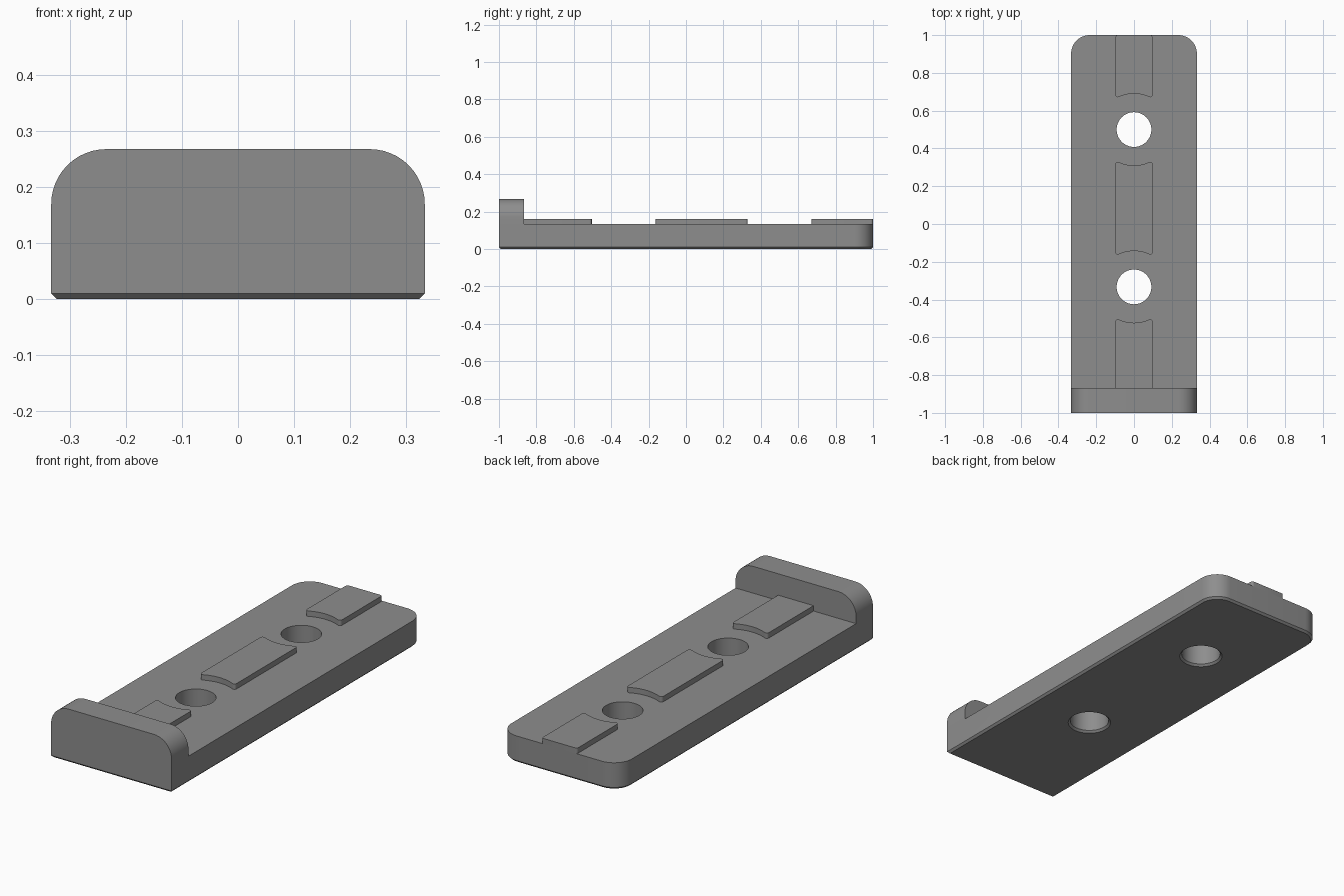
import bpy, bmesh
from math import sin, cos, pi, sqrt, atan2

if "Cube" in bpy.data.objects:
    bpy.data.objects.remove(bpy.data.objects["Cube"])

W, T, H = 0.333, 0.133, 0.267      # half width, plate thickness, lip height
LIP_Y, CH, R = -0.867, 0.01, 0.098  # lip inner face, chamfer, corner radius
HOLES, HOLE_R = (-0.333, 0.5), 0.092
PAD_W, PAD_TOP, SCOOP, FIL = 0.098, 0.16, 0.19, 0.012

grey = bpy.data.materials.new("plain grey")
grey.diffuse_color = (0.27, 0.27, 0.27, 1)
grey.use_nodes = True
grey.node_tree.nodes["Principled BSDF"].inputs["Base Color"].default_value = grey.diffuse_color


def arc(cx, cy, r, a0, a1, n=12):
    return [(cx + r * cos(a0 + (a1 - a0) * i / n), cy + r * sin(a0 + (a1 - a0) * i / n))
            for i in range(n + 1)]


def skin(bm, rings):
    """Join successive rings of 3D points with quads; return first and last ring."""
    vs = [[bm.verts.new(p) for p in ring] for ring in rings]
    n = len(vs[0])
    for a, b in zip(vs, vs[1:]):
        for i in range(n):
            j = (i + 1) % n
            bm.faces.new((a[i], a[j], b[j], b[i]))
    return vs[0], vs[-1]


def finish(bm, name):
    bmesh.ops.recalc_face_normals(bm, faces=bm.faces)
    me = bpy.data.meshes.new(name)
    bm.to_mesh(me)
    bm.free()
    ob = bpy.data.objects.new(name, me)
    bpy.context.collection.objects.link(ob)
    me.materials.append(grey)
    return ob


def prism(name, bottom, top):
    bm = bmesh.new()
    a, b = skin(bm, [bottom, top])
    bm.faces.new(a)
    bm.faces.new(b)
    return finish(bm, name)


def select(ob):
    bpy.ops.object.select_all(action='DESELECT')
    ob.select_set(True)
    bpy.context.view_layer.objects.active = ob


def weld(target, part):
    """Merge a part into the target so that flush faces have no seam."""
    mod = target.modifiers.new("weld", 'BOOLEAN')
    mod.operation, mod.solver, mod.object = 'UNION', 'EXACT', part
    select(target)
    bpy.ops.object.modifier_apply(modifier=mod.name)
    bpy.data.objects.remove(part)


# Plate: square front corners, rounded back corners, chamfered bottom, two holes
def plate_outline(d, z):
    w, y = W - d, 1 - d
    pts = [(-w, -y), (w, -y)]
    pts += arc(W - R, 1 - R, R - d, 0, pi / 2) + arc(R - W, 1 - R, R - d, pi / 2, pi)
    return [(x, y, z) for x, y in pts]


def circle(cy, r, z):
    return [(x, y, z) for x, y in arc(0, cy, r, 0, 2 * pi, 48)[:-1]]


bm = bmesh.new()
caps = [skin(bm, [plate_outline(CH, 0), plate_outline(0, CH), plate_outline(0, T)])]
for cy in HOLES:
    caps.append(skin(bm, [circle(cy, HOLE_R + CH, 0), circle(cy, HOLE_R, CH), circle(cy, HOLE_R, T)]))
for level in (0, 1):
    edges = [bm.edges.get((c[level][i - 1], c[level][i])) for c in caps for i in range(len(c[level]))]
    bmesh.ops.triangle_fill(bm, edges=edges, use_beauty=True)
plate = finish(bm, "base_plate")

# Raised front lip with rounded top corners
prof = [(-W, 0.06), (W, 0.06)] + arc(W - R, H - R, R, 0, pi / 2) + arc(R - W, H - R, R, pi / 2, pi)
lip = prism("front_lip", [(x, -1, z) for x, z in prof], [(x, LIP_Y, z) for x, z in prof])


# Pads: ends facing a hole are scooped concentric with it
def scooped(cy, s):
    x, d = PAD_W - FIL, sqrt((SCOOP + FIL) ** 2 - (PAD_W - FIL) ** 2)
    a = atan2(d, x)
    right = arc(x, d, FIL, a - pi, 0, 6)
    left = [(-px, py) for px, py in reversed(right)]
    mid = arc(0, 0, SCOOP, pi - a, a, 12)[1:-1]
    return [(px, cy + s * py) for px, py in left + mid + right]


def pad(name, low, high, z0=T):
    pts = low + high[::-1]
    return prism(name, [(x, y, z0) for x, y in pts], [(x, y, PAD_TOP) for x, y in pts])


back_end = (arc(FIL - PAD_W, 1 - FIL, FIL, pi, pi / 2, 6)
            + arc(PAD_W - FIL, 1 - FIL, FIL, pi / 2, 0, 6))
front_pad = pad("front_pad", [(-PAD_W, LIP_Y), (PAD_W, LIP_Y)], scooped(HOLES[0], -1))
middle_pad = pad("middle_pad", scooped(HOLES[0], 1), scooped(HOLES[1], -1))
back_pad = pad("back_pad", scooped(HOLES[1], 1), back_end, 0.133)

weld(plate, lip)

for ob in (plate, front_pad, middle_pad, back_pad):
    select(ob)
    bpy.ops.object.shade_smooth_by_angle(angle=pi / 6)
